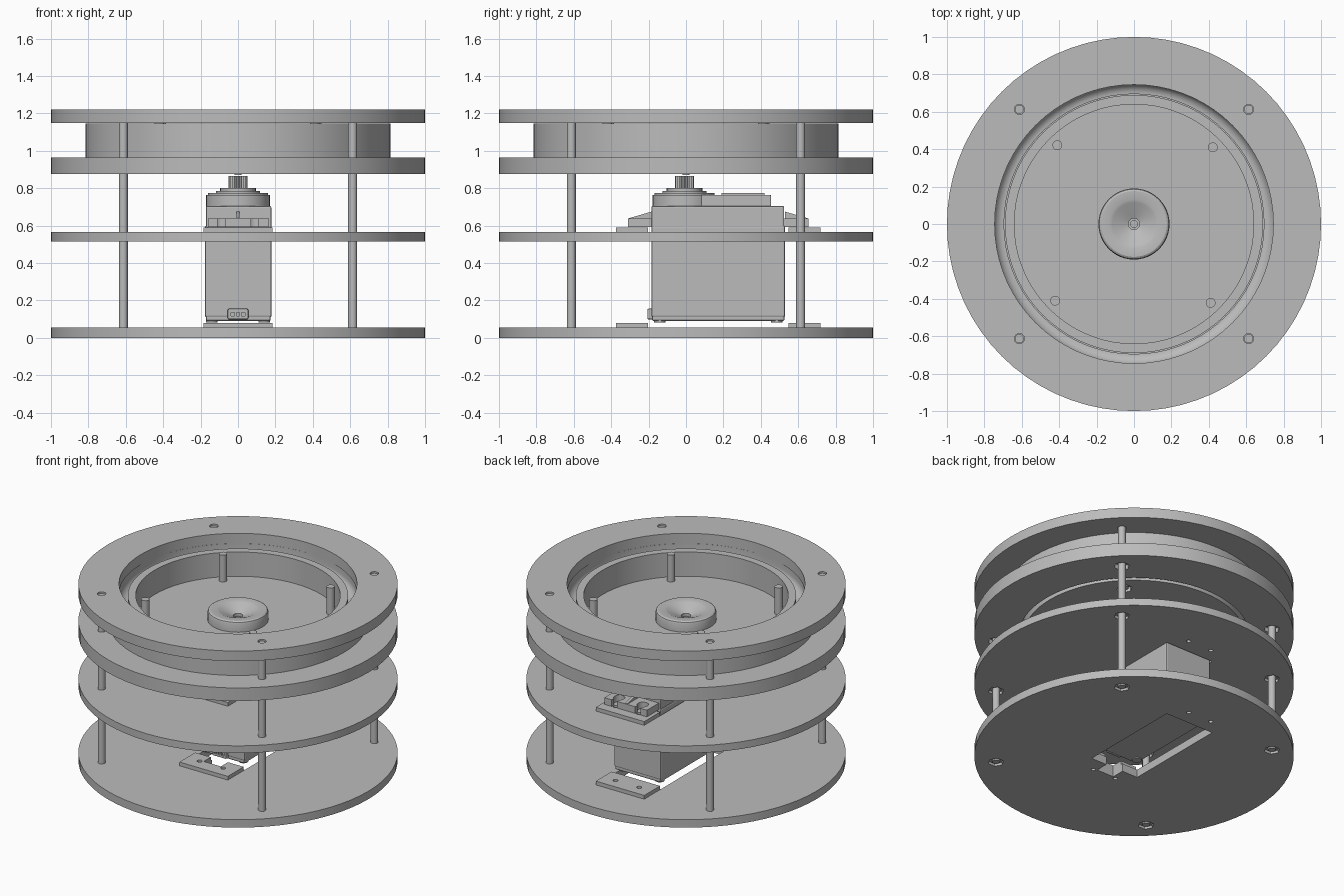
import bpy, bmesh
from math import sin, cos, pi, radians

cube = bpy.data.objects.get("Cube")
if cube:
    bpy.data.objects.remove(cube)

grey = bpy.data.materials.new("plain_grey")
grey.use_nodes = True
grey.diffuse_color = (0.5, 0.5, 0.5, 1)
grey.node_tree.nodes["Principled BSDF"].inputs["Base Color"].default_value = (0.5, 0.5, 0.5, 1)


def finish(name, bm):
    bmesh.ops.recalc_face_normals(bm, faces=bm.faces)
    me = bpy.data.meshes.new(name)
    bm.to_mesh(me)
    bm.free()
    me.materials.append(grey)
    ob = bpy.data.objects.new(name, me)
    bpy.context.collection.objects.link(ob)
    return ob


def activate(ob):
    bpy.ops.object.select_all(action='DESELECT')
    ob.select_set(True)
    bpy.context.view_layer.objects.active = ob


def smooth(ob):
    activate(ob)
    bpy.ops.object.shade_smooth_by_angle(angle=radians(30))
    return ob


def circle(r, x=0, y=0, n=24):
    return [(x + r * cos(2 * pi * i / n), y + r * sin(2 * pi * i / n)) for i in range(n)]


def rect(x0, x1, y0, y1):
    return [(x0, y0), (x1, y0), (x1, y1), (x0, y1)]


def prism(name, pts, lo, hi, axis="z", bevel=0):
    """Extrude an outline along z, or a (y, z) outline along x."""
    bm = bmesh.new()
    place = (lambda a, b, h: (a, b, h)) if axis == "z" else (lambda a, b, h: (h, a, b))
    face = bm.faces.new([bm.verts.new(place(a, b, lo)) for a, b in pts])
    ext = bmesh.ops.extrude_face_region(bm, geom=[face])
    verts = [v for v in ext["geom"] if isinstance(v, bmesh.types.BMVert)]
    bmesh.ops.translate(bm, verts=verts, vec=place(0, 0, hi - lo))
    if bevel:
        bmesh.ops.bevel(bm, geom=bm.edges[:], offset=bevel, segments=2, affect='EDGES', profile=0.5)
    return finish(name, bm)


def lathe(name, profile, n=72):
    """Turn a closed (radius, z) profile around the z axis."""
    bm = bmesh.new()
    vs = [bm.verts.new((r, 0, z)) for r, z in profile]
    es = [bm.edges.new((vs[i - 1], vs[i])) for i in range(len(vs))]
    bmesh.ops.spin(bm, geom=vs + es, cent=(0, 0, 0), axis=(0, 0, 1), angle=2 * pi, steps=n)
    bmesh.ops.remove_doubles(bm, verts=bm.verts, dist=1e-4)
    return finish(name, bm)


def disc(name, outer, inner, z0, z1):
    return lathe(name, [(inner, z0), (outer, z0), (outer, z1), (inner, z1)])


def cut(ob, cutters):
    activate(ob)
    for c in cutters:
        c.hide_render = True
        mod = ob.modifiers.new("cut", 'BOOLEAN')
        mod.operation, mod.solver, mod.object = 'DIFFERENCE', 'EXACT', c
        bpy.ops.object.modifier_apply(modifier=mod.name)
        bpy.data.objects.remove(c)
    return ob


P = 0.613
CORNERS = [(P, P), (-P, P), (-P, -P), (P, -P)]
PEGS = [(0.588 * cos(radians(a)), 0.588 * sin(radians(a))) for a in (44.2, 134.2, 224.2, 314.2)]


def holes(spots, z0, z1, r=0.027):
    return [prism("cutter", circle(r, x, y), z0, z1) for x, y in spots]


def pockets(spots, z0, z1):
    return [prism("cutter", circle(0.05, x, y, 6), z0, z1) for x, y in spots]


def nuts(name, spots, z0, z1):
    for i, (x, y) in enumerate(spots):
        prism(f"{name}_{i + 1}", circle(0.046, x, y, 6), z0, z1)


# Servo mounting screw spots and slot
SCREWS = [(x, y) for x in (-0.09, 0.09) for y in (-0.29, 0.64)]

# Bottom and middle plates with servo slots
for name, z0, z1 in (("bottom_plate", 0, 0.055), ("middle_plate", 0.515, 0.565)):
    plate = disc(name, 1, 0, z0, z1)
    slot = [prism("cutter", rect(-0.185, 0.185, -0.19, 0.54), z0 - 0.1, z1 + 0.1)]
    if z0 == 0:
        slot.append(prism("cutter", rect(-0.065, 0.065, -0.28, -0.15), z0 - 0.1, z1 + 0.1))
    cut(plate, slot + pockets(CORNERS, z0 - 0.02, z0 + 0.028)
        + holes(SCREWS, z0 - 0.1, z1 + 0.1, 0.014))
    smooth(plate)
    nuts(name + "_nut", CORNERS, z0 + 0.015, z0 + 0.028)

# Lower ring plate, bearing housing and top ring
lower = disc("lower_ring_plate", 1, 0.72, 0.875, 0.965)
cut(lower, pockets(CORNERS, 0.85, 0.905))
smooth(lower)

race = [(0.75 - 0.055 * (1 - cos(t * pi / 16)), 1.11 - 0.055 * sin(t * pi / 16)) for t in range(9)]
smooth(lathe("bearing_housing",
             [(0.72, 0.965), (0.815, 0.965), (0.815, 1.147), (0.75, 1.147)] + race
             + [(0.695, 1.04), (0.72, 1.015)]))

top = disc("top_ring", 1, 0.745, 1.15, 1.22)
cut(top, holes(CORNERS, 1.1, 1.3))
smooth(top)

# Long posts tying the plates together
for i, (x, y) in enumerate(CORNERS):
    smooth(prism(f"post_{i + 1}", circle(0.024, x, y), 0.003, 1.21))

# Rotating tray with raised rim
tray = lathe("turntable_tray", [(0, 0.875), (0.69, 0.875), (0.69, 1.14), (0.64, 1.14),
                                (0.64, 0.972), (0, 0.972)])
cut(tray, pockets(PEGS, 0.85, 0.905) + holes([(0, 0)], 0.8, 1.1, 0.03))
smooth(tray)
for i, (x, y) in enumerate(PEGS):
    smooth(prism(f"tray_peg_{i + 1}", circle(0.026, x, y), 0.88, 1.157))

# Dished hub and its screw
smooth(lathe("hub", [(0.03, 0.97), (0.19, 0.97), (0.19, 1.028), (0.186, 1.038), (0.176, 1.044),
                     (0.13, 1.044), (0.115, 1.038), (0.03, 1.0)], 48))
smooth(prism("hub_screw", circle(0.02), 0.87, 0.985))

# Servo body and lid seam
prism("servo_body", rect(-0.177, 0.18, -0.185, 0.53), 0.11, 0.6, bevel=0.01)
prism("servo_base", rect(-0.172, 0.175, -0.182, 0.527), 0.09, 0.13, bevel=0.01)
prism("servo_upper_body", rect(-0.172, 0.178, -0.185, 0.525), 0.585, 0.706, bevel=0.008)
for i, (x, y) in enumerate([(x, y) for x in (-0.14, 0.14) for y in (-0.14, 0.485)]):
    smooth(prism(f"servo_base_screw_{i + 1}", circle(0.03, x, y), 0.083, 0.112))

# Cable socket at the front
socket = prism("cable_socket", rect(-0.055, 0.055, -0.207, -0.17), 0.098, 0.156, bevel=0.008)
cut(socket, [prism("cutter", rect(x - 0.009, x + 0.009, -0.25, -0.197), 0.117, 0.137)
             for x in (-0.028, 0, 0.028)])

# Servo gear housing, lid and output spline
smooth(prism("gear_housing", circle(0.17, 0, -0.008, 48), 0.7, 0.765))
smooth(prism("gear_housing_cap", circle(0.16, 0, -0.008, 48), 0.76, 0.776))
prism("gear_cover", rect(-0.145, 0.145, 0.08, 0.455), 0.7, 0.765, bevel=0.006)
prism("gear_cover_lid", rect(-0.125, 0.125, 0.19, 0.42), 0.76, 0.776)
smooth(prism("output_collar", circle(0.118, 0, -0.008, 36), 0.77, 0.785))
smooth(prism("output_bearing", circle(0.095, 0, -0.008, 36), 0.78, 0.802))
teeth = [(r * cos(i * pi / 20), r * sin(i * pi / 20) - 0.008)
         for i, r in enumerate([0.05, 0.043] * 20)]
prism("output_spline", teeth, 0.795, 0.866)

# Both ends: mounting pads, servo ears and ribs
for end, base, d in (("front", -0.185, -1), ("back", 0.53, 1)):
    def span(a, b):
        return sorted((base + d * a, base + d * b))

    spots = [s for s in SCREWS if (s[1] > 0) == (d > 0)]
    for level, z0 in (("lower", 0.055), ("upper", 0.565)):
        pad = prism(f"{end}_{level}_pad", rect(-0.185, 0.185, *span(0.018, 0.19)), z0, z0 + 0.026)
        cutters = holes(spots, z0 - 0.1, z0 + 0.1, 0.016)
        if d < 0 and level == "lower":
            cutters.append(prism("cutter", rect(-0.065, 0.065, *span(-0.05, 0.095)), 0, 0.2))
        cut(pad, cutters)
    ear = prism(f"{end}_servo_ear", rect(-0.16, 0.165, *span(-0.01, 0.125)), 0.592, 0.638)
    cutters = []
    for x in (-0.09, 0.09):
        cutters.append(prism("cutter", circle(0.036, x, base + d * 0.07), 0.5, 0.7))
        cutters.append(prism("cutter", rect(x - 0.02, x + 0.02, *span(0.07, 0.2)), 0.5, 0.7))
    smooth(cut(ear, cutters))
    prism(f"{end}_servo_rib", [(base, 0.63), (base + d * 0.12, 0.63), (base + d * 0.12, 0.64),
                               (base, 0.675)], -0.009, 0.009, axis="x")
